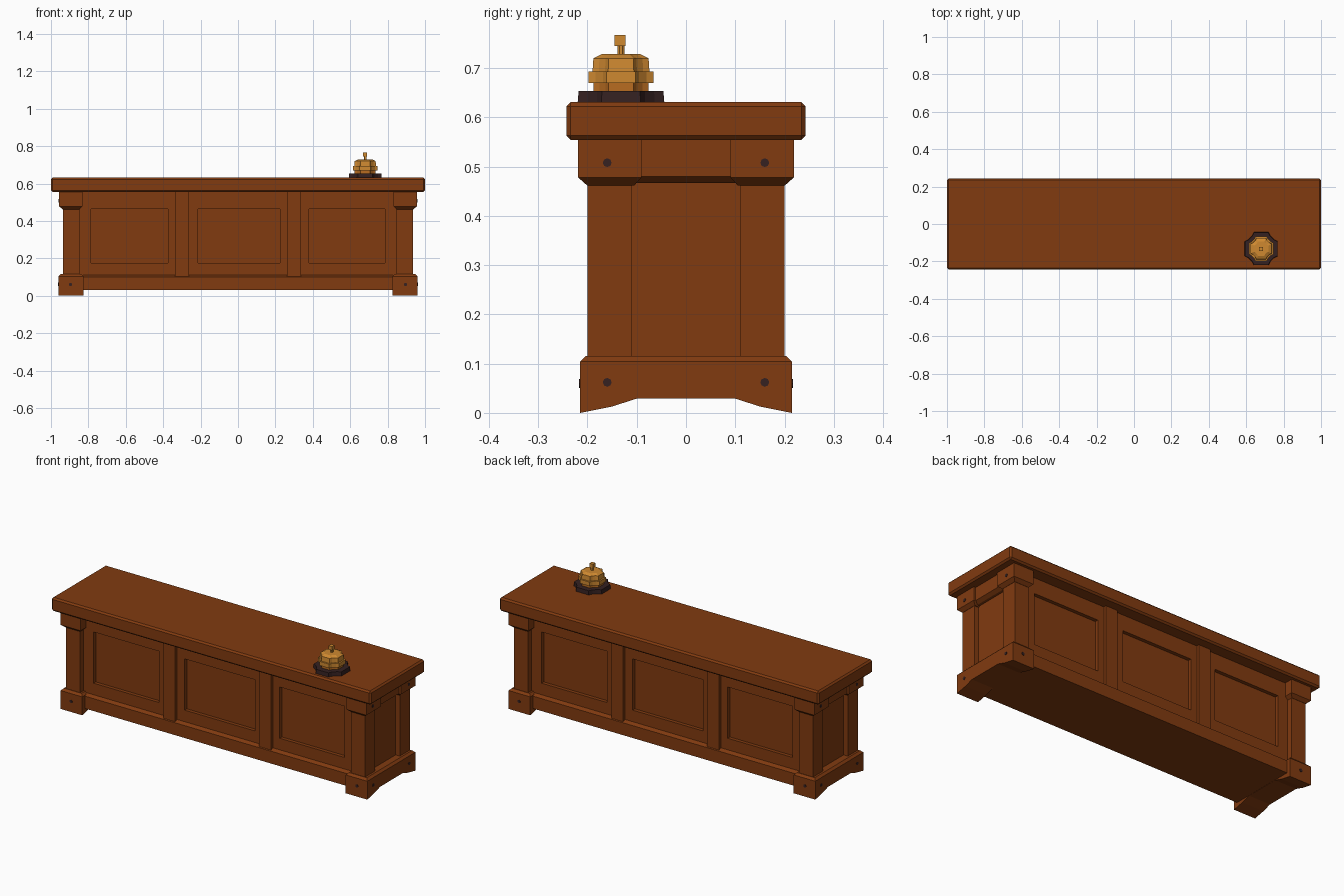
import bpy, bmesh
from mathutils import Vector, Matrix

cube = bpy.data.objects.get("Cube")
if cube:
    bpy.data.objects.remove(cube, do_unlink=True)


def material(name, rgb):
    m = bpy.data.materials.new(name)
    m.use_nodes = True
    m.diffuse_color = (*rgb, 1)
    m.node_tree.nodes["Principled BSDF"].inputs["Base Color"].default_value = (*rgb, 1)
    return m


WOOD = material("red brown wood", (0.22, 0.043, 0.005))
GOLD = material("brass", (0.62, 0.25, 0.03))
COPPER = material("dark brass", (0.48, 0.15, 0.015))
DARK = material("dark base", (0.035, 0.015, 0.015))


def finish(name, bm, mat):
    bmesh.ops.recalc_face_normals(bm, faces=bm.faces)
    mesh = bpy.data.meshes.new(name)
    bm.to_mesh(mesh)
    bm.free()
    mesh.materials.append(mat)
    ob = bpy.data.objects.new(name, mesh)
    bpy.context.collection.objects.link(ob)
    return ob


def loft(name, rings, mat):
    """Skin a stack of (z, outline) rings and cap both ends."""
    bm = bmesh.new()
    loops = [[bm.verts.new((x, y, z)) for x, y in pts] for z, pts in rings]
    n = len(loops[0])
    for a, b in zip(loops, loops[1:]):
        for i in range(n):
            j = (i + 1) % n
            bm.faces.new((a[i], a[j], b[j], b[i]))
    bm.faces.new(loops[0])
    bm.faces.new(loops[-1])
    return finish(name, bm, mat)


def rect(x0, x1, y0, y1, sx=1, sy=1):
    return [(sx * x, sy * y) for x, y in ((x0, y0), (x1, y0), (x1, y1), (x0, y1))]


def box(name, x0, x1, y0, y1, z0, z1, mat=WOOD):
    r = rect(x0, x1, y0, y1)
    return loft(name, [(z0, r), (z1, r)], mat)


def peg(name, pos, axis):
    bm = bmesh.new()
    turn = Vector((0, 0, 1)).rotation_difference(Vector(axis)).to_matrix().to_4x4()
    bmesh.ops.create_cone(bm, cap_ends=True, segments=8, radius1=0.009, radius2=0.009,
                          depth=0.004, matrix=Matrix.Translation(pos) @ turn)
    finish(name, bm, DARK)


# Countertop with softened edges
top = box("countertop", -1, 1, -0.243, 0.243, 0.554, 0.631)
bev = top.modifiers.new("edge bevel", "BEVEL")
bev.width = 0.009
bev.segments = 1

# Body core, its ends are the side panels
box("body_core", -0.91, 0.91, -0.13, 0.13, 0.03, 0.56)

# Long faces with three recessed panels each
xs = [-0.85, -0.785, -0.375, -0.215, 0.225, 0.38, 0.785, 0.85]
zs = [0.03, 0.175, 0.465, 0.56]
for side, s in (("front", -1), ("back", 1)):
    bm = bmesh.new()
    grid = [[bm.verts.new((-s * x, s * 0.17, z)) for z in zs] for x in xs]
    panels = []
    for i in range(len(xs) - 1):
        for k in range(len(zs) - 1):
            f = bm.faces.new((grid[i][k], grid[i + 1][k], grid[i + 1][k + 1], grid[i][k + 1]))
            if i % 2 and k == 1:
                panels.append(f)
    for f in panels:
        new = bmesh.ops.extrude_face_region(bm, geom=[f])["geom"]
        bmesh.ops.translate(bm, vec=(0, -s * 0.02, 0),
                            verts=[v for v in new if isinstance(v, bmesh.types.BMVert)])
        bm.faces.remove(f)
    finish(side + "_panelling", bm, WOOD)

    # Baseboard with sloped top, and the two dividers
    loft(side + "_baseboard", [(0.03, rect(-0.83, 0.83, 0.1, 0.192, 1, s)),
                               (0.1, rect(-0.83, 0.83, 0.1, 0.192, 1, s)),
                               (0.112, rect(-0.83, 0.83, 0.1, 0.165, 1, s))], WOOD)
    for c in (-0.3, 0.3):
        box(side + "_divider", c - 0.037, c + 0.037, *sorted((s * 0.15, s * 0.186)), 0.1, 0.56)

# Underside board
box("underside", -0.83, 0.83, -0.15, 0.15, 0.03, 0.06)

for side, sx in (("left", 1), ("right", -1)):
    # Arched end plinth with chamfered top
    profile = [(-0.215, 0), (-0.15, 0.013), (-0.1, 0.029), (0.1, 0.029), (0.15, 0.013),
               (0.215, 0), (0.215, 0.116), (-0.215, 0.116)]
    bm = bmesh.new()
    face = bm.faces.new([bm.verts.new((sx * 0.825, y, z)) for y, z in profile])
    new = bmesh.ops.extrude_face_region(bm, geom=[face])["geom"]
    bmesh.ops.translate(bm, vec=(sx * 0.135, 0, 0),
                        verts=[v for v in new if isinstance(v, bmesh.types.BMVert)])
    bmesh.ops.recalc_face_normals(bm, faces=bm.faces)
    edges = [e for e in bm.edges if all(v.co.z > 0.115 for v in e.verts)]
    bmesh.ops.bevel(bm, geom=edges, offset=0.012, segments=1, affect="EDGES")
    finish(side + "_plinth", bm, WOOD)

    # Rail under the countertop at the end
    loft(side + "_end_rail", [(0.467, rect(0.85, 0.925, -0.11, 0.11, sx)),
                              (0.48, rect(0.85, 0.945, -0.11, 0.11, sx)),
                              (0.56, rect(0.85, 0.945, -0.11, 0.11, sx))], WOOD)

    for end, sy in (("front", -1), ("back", 1)):
        # Corner post and its flared capital
        shaft = rect(0.848, 0.936, 0.11, 0.2, sx, sy)
        loft(f"{side}_{end}_post", [(0.1, shaft), (0.5, shaft)], WOOD)
        wide = rect(0.832, 0.957, 0.09, 0.219, sx, sy)
        loft(f"{side}_{end}_capital", [(0.462, rect(0.848, 0.937, 0.105, 0.201, sx, sy)),
                                       (0.478, wide), (0.56, wide)], WOOD)
        # Small dark pegs
        peg("foot_peg", (sx * 0.96, sy * 0.16, 0.062), (sx, 0, 0))
        peg("foot_peg", (sx * 0.895, sy * 0.215, 0.06), (0, sy, 0))
        peg("capital_peg", (sx * 0.957, sy * 0.16, 0.508), (sx, 0, 0))


# Desk bell: stacked notched octagons
def notched(r):
    corner = [(1, -0.45), (1, 0.45), (0.78, 0.56), (0.56, 0.78)]
    pts = []
    for c, s in ((1, 0), (0, 1), (-1, 0), (0, -1)):
        pts += [(0.68 + r * (x * c - y * s), -0.132 + r * (x * s + y * c)) for x, y in corner]
    return pts


def bell_part(name, levels, mat):
    loft(name, [(z, notched(r)) for z, r in levels], mat)


bell_part("bell_base", [(0.63, 0.088), (0.654, 0.086)], DARK)
bell_part("bell_collar", [(0.652, 0.056), (0.672, 0.056)], COPPER)
bell_part("bell_rim", [(0.67, 0.066), (0.693, 0.066)], GOLD)
bell_part("bell_dome", [(0.69, 0.058), (0.72, 0.056), (0.729, 0.038)], GOLD)
bell_part("bell_stem", [(0.725, 0.007), (0.75, 0.007)], GOLD)
box("bell_button", 0.669, 0.691, -0.145, -0.123, 0.745, 0.767, GOLD)
